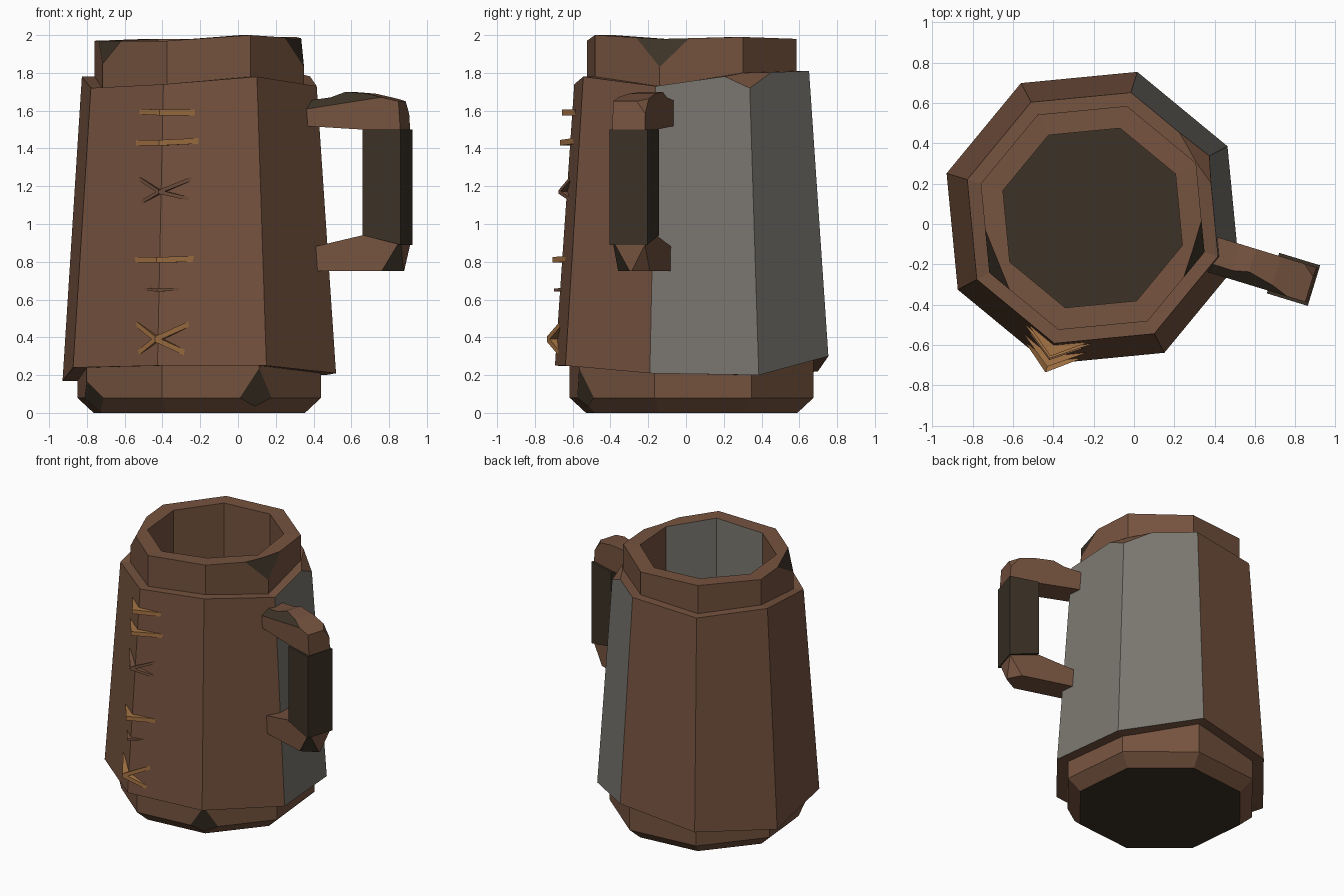
import bpy, bmesh, math
from mathutils import Vector

if "Cube" in bpy.data.objects:
    bpy.data.objects.remove(bpy.data.objects["Cube"])

CX, CY = -0.205, 0.03          # axis of the mug
START = 28                     # angle of the first octagon corner
HANDLE = math.radians(-17)


def material(name, r, g, b):
    m = bpy.data.materials.new(name)
    m.diffuse_color = (r, g, b, 1)
    m.use_nodes = True
    m.node_tree.nodes["Principled BSDF"].inputs["Base Color"].default_value = m.diffuse_color
    return m


MATS = [material("brown_wood", 0.18, 0.087, 0.05),
        material("dark_wood", 0.045, 0.032, 0.02),
        material("grey_metal", 0.195, 0.184, 0.162),
        material("tan_cord", 0.376, 0.174, 0.058)]
BROWN, DARK, GREY, TAN = range(4)


def polar(r, deg, z=0.0):
    a = math.radians(deg)
    return Vector((r * math.cos(a), r * math.sin(a), z))


def lathe(rings, closed=False):
    """Octagonal shell; each ring is (radius, height or eight heights)."""
    bm = bmesh.new()
    rows = []
    for r, z in rings:
        zs = z if isinstance(z, list) else [z] * 8
        rows.append([bm.verts.new(polar(r, START + 45 * i, zs[i])) for i in range(8)])
    pairs = list(zip(rows, rows[1:]))
    if closed:
        pairs.append((rows[-1], rows[0]))
    else:
        bm.faces.new(rows[0])
        bm.faces.new(rows[-1])
    for a, b in pairs:
        for i in range(8):
            j = (i + 1) % 8
            bm.faces.new((a[i], a[j], b[j], b[i]))
    bmesh.ops.recalc_face_normals(bm, faces=bm.faces)
    return bm


def prism(bottom, top):
    """Solid between two matching outlines."""
    bm = bmesh.new()
    a = [bm.verts.new(p) for p in bottom]
    b = [bm.verts.new(p) for p in top]
    bm.faces.new(a)
    bm.faces.new(b)
    for i in range(len(a)):
        j = (i + 1) % len(a)
        bm.faces.new((a[i], a[j], b[j], b[i]))
    bmesh.ops.recalc_face_normals(bm, faces=bm.faces)
    return bm


def chip(bm, corner, normal, depth, mat):
    """Slice a corner off and colour the cut."""
    n = Vector(normal).normalized()
    geom = bm.verts[:] + bm.edges[:] + bm.faces[:]
    bmesh.ops.bisect_plane(bm, geom=geom, plane_co=Vector(corner) - n * depth,
                           plane_no=n, clear_outer=True)
    edges = [e for e in bm.edges if e.is_boundary]
    for f in bmesh.ops.holes_fill(bm, edges=edges, sides=0)["faces"]:
        f.material_index = mat
    bmesh.ops.recalc_face_normals(bm, faces=bm.faces)


def finish(name, bm, rot=0.0):
    me = bpy.data.meshes.new(name)
    bm.to_mesh(me)
    bm.free()
    for m in MATS:
        me.materials.append(m)
    ob = bpy.data.objects.new(name, me)
    ob.location = (CX, CY, 0)
    ob.rotation_euler.z = rot
    bpy.context.collection.objects.link(ob)
    return ob


def heading(f):
    return math.degrees(math.atan2(f.normal.y, f.normal.x))


# Mug body: base, neck, hollow inside
rim = [1.99, 1.98, 1.98, 1.97, 1.97, 1.97, 2.0, 1.98]
bm = lathe([(0.585, 0), (0.675, 0.08), (0.675, 0.27), (0.58, 1.6), (0.58, rim),
            (0.465, rim), (0.465, 0.15)])
for f in bm.faces:
    c = f.calc_center_median()
    if len(f.verts) == 8:
        f.material_index = DARK          # floor and underside
    elif f.normal.x * c.x + f.normal.y * c.y < -0.1 and 80 < heading(f) < 155:
        f.material_index = GREY          # two inner walls
chip(bm, polar(0.58, 208, 1.97), polar(1, 202, 0.5), 0.055, DARK)
chip(bm, polar(0.58, 343, 1.98), polar(1, 343, 0.4), 0.055, DARK)
chip(bm, polar(0.675, 208, 0.08), polar(1, 208, -0.5), 0.04, DARK)
chip(bm, polar(0.675, 298, 0.08), polar(1, 298, -0.25), 0.038, DARK)
finish("mug_body", bm)

# Tapered outer sleeve with uneven edges
low = [0.20, 0.30, 0.22, 0.17, 0.24, 0.25, 0.25, 0.21]
high = [1.80, 1.81, 1.77, 1.78, 1.72, 1.74, 1.78, 1.73]
bm = lathe([(0.757, low), (0.65, high), (0.57, high), (0.66, low)], closed=True)
for f in bm.faces:
    c = f.calc_center_median()
    outward = f.normal.x * c.x + f.normal.y * c.y > 0.3
    if outward and abs(f.normal.z) < 0.3 and -10 < heading(f) < 65:
        f.material_index = GREY
chip(bm, polar(0.65, 28, 1.80), polar(1, 28, 0.9), 0.05, BROWN)
finish("outer_sleeve", bm)


# Handle: two arms and a dark grip, drawn as side profiles
def handle_part(name, profile, half, mat, chips=()):
    bm = prism([(u, -half, z) for u, z in profile], [(u, half, z) for u, z in profile])
    for f in bm.faces:
        f.material_index = mat
    for corner, normal, depth, cmat in chips:
        chip(bm, corner, normal, depth, cmat)
    finish(name, bm, HANDLE)


handle_part("handle_upper_arm",
            [(0.59, 1.52), (0.59, 1.65), (0.74, 1.67), (0.82, 1.70), (0.95, 1.69),
             (1.13, 1.65), (1.14, 1.50), (0.93, 1.50)], 0.09, BROWN,
            [((0.85, -0.09, 1.70), (-0.15, -1, 1), 0.04, DARK),
             ((1.13, 0.09, 1.65), (1, 1, 0.8), 0.03, BROWN)])
handle_part("handle_lower_arm",
            [(0.62, 0.75), (0.62, 0.87), (0.93, 0.94), (1.14, 0.89), (1.13, 0.75)],
            0.09, BROWN,
            [((1.13, -0.09, 0.75), (0.8, -0.8, -0.5), 0.06, DARK),
             ((1.13, 0.09, 0.75), (0.8, 0.8, -0.5), 0.05, BROWN)])
handle_part("handle_grip",
            [(0.935, 0.94), (0.935, 1.50), (1.147, 1.50), (1.147, 0.89)], 0.105, DARK)


# Stitches wrapped round the front corner
def stitch(name, zl, zc, zr, reach, mat, size=0.03, lift=0.055):
    r = 0.757 - 0.107 * (zc - 0.22) / 1.54
    edge = polar(r, 253)
    plan = [(edge + polar(reach, 140.5), zl), (edge + polar(lift, 253), zc),
            (edge + polar(reach * 1.08, 5.5), zr), (edge - polar(0.02, 253), zc)]
    bm = prism([(p.x, p.y, z - size / 2) for p, z in plan],
               [(p.x, p.y, z + size / 2) for p, z in plan])
    for f in bm.faces:
        f.material_index = mat
    finish(name, bm)


stitch("stitch_top", 1.595, 1.59, 1.59, 0.16, TAN)
stitch("stitch_second", 1.43, 1.43, 1.44, 0.18, TAN)
stitch("stitch_low", 0.81, 0.81, 0.815, 0.17, TAN)
stitch("stitch_worn", 0.655, 0.65, 0.655, 0.10, BROWN, 0.015, 0.035)
stitch("cross_worn_a", 1.24, 1.17, 1.13, 0.15, BROWN, 0.02, 0.045)
stitch("cross_worn_b", 1.11, 1.17, 1.24, 0.15, BROWN, 0.02, 0.045)
stitch("cross_bottom_a", 0.47, 0.39, 0.31, 0.15, TAN)
stitch("cross_bottom_b", 0.31, 0.39, 0.47, 0.15, TAN)
